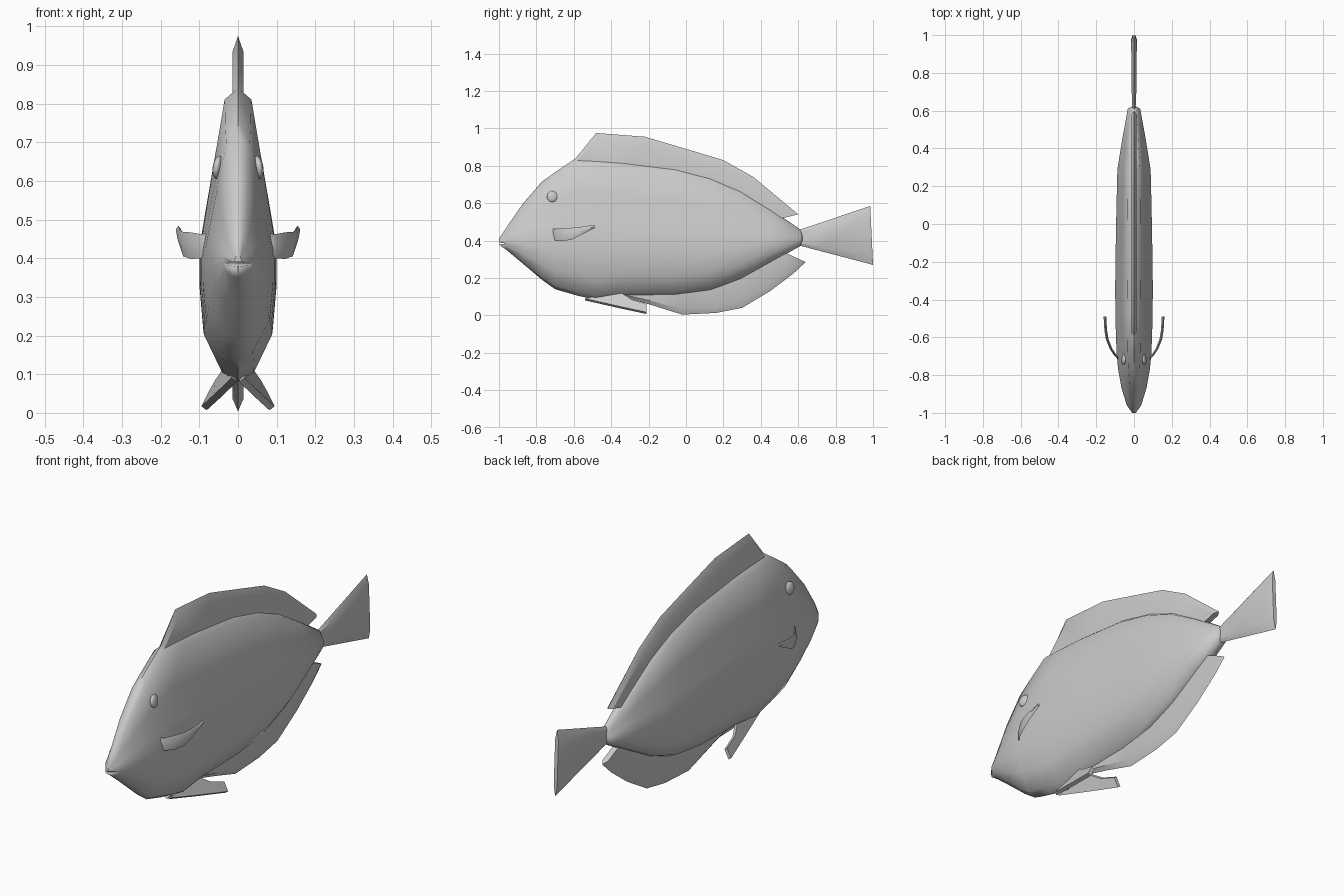
import bpy
import bmesh
import math
from mathutils import Vector

cube = bpy.data.objects.get("Cube")
if cube:
    bpy.data.objects.remove(cube, do_unlink=True)

# Single plain grey
grey = bpy.data.materials.new("plain grey")
grey.use_nodes = True
GREY = (0.6, 0.6, 0.6, 1)
grey.diffuse_color = GREY
grey.node_tree.nodes["Principled BSDF"].inputs["Base Color"].default_value = GREY


def smooth(ob, angle):
    bpy.ops.object.select_all(action='DESELECT')
    ob.select_set(True)
    bpy.context.view_layer.objects.active = ob
    bpy.ops.object.shade_smooth_by_angle(angle=math.radians(angle))


def loft(name, rings, angle=40):
    """Skin closed rings of equal size and cap both ends."""
    bm = bmesh.new()
    vs = [[bm.verts.new(p) for p in ring] for ring in rings]
    n = len(rings[0])
    for a, b in zip(vs, vs[1:]):
        for i in range(n):
            j = (i + 1) % n
            bm.faces.new((a[i], a[j], b[j], b[i]))
    bm.faces.new(vs[0])
    bm.faces.new(vs[-1])
    bmesh.ops.recalc_face_normals(bm, faces=bm.faces)
    me = bpy.data.meshes.new(name)
    bm.to_mesh(me)
    bm.free()
    me.materials.append(grey)
    ob = bpy.data.objects.new(name, me)
    bpy.context.collection.objects.link(ob)
    smooth(ob, angle)
    return ob


# Body: (height fraction, width fraction) for half a cross-section
HALF = [(0.03, 0.42), (0.16, 0.9), (0.32, 1), (0.45, 1),
        (0.55, 0.88), (0.75, 0.63), (0.96, 0.36)]
# Stations: y, bottom z, top z, half width
STATIONS = [(-1, .378, .41, .010), (-.96, .350, .47, .038), (-.87, .275, .60, .066),
            (-.77, .19, .715, .084), (-.70, .14, .765, .091), (-.59, .108, .84, .096),
            (-.48, .082, .835, .098), (-.35, .10, .825, .10), (-.06, .105, .79, .096),
            (.13, .13, .74, .092), (.29, .19, .67, .088), (.45, .28, .57, .062),
            (.61, .37, .46, .033), (.622, .395, .435, .012)]
rings = []
for y, lo, hi, w in STATIONS:
    right = [(w * f, y, lo + t * (hi - lo)) for t, f in HALF]
    left = [(-x, yy, z) for x, yy, z in reversed(right)]
    rings.append([(0, y, lo)] + right + [(0, y, hi)] + left)
body = loft("body", rings, 50)

# Mouth: thin wedge cut into the snout
cutter = loft("mouth_cutter", [[(x, -1.02, .376), (x, -1.02, .394), (x, -.965, .384)]
                               for x in (-.1, .1)])
cutter.hide_render = True
cutter.hide_set(True)
cut = body.modifiers.new("mouth", 'BOOLEAN')
cut.operation = 'DIFFERENCE'
cut.solver = 'EXACT'
cut.object = cutter


# Dorsal and anal fins: slabs with a sharpened rim, (rim y, z, root y, z)
def blade_fin(name, columns, h=.014):
    rings = []
    for ty, tz, by, bz in columns:
        tip, base = Vector((0, ty, tz)), Vector((0, by, bz))
        mid = base.lerp(tip, .78)
        side = Vector((h, 0, 0))
        rings.append([base - side, mid - side, tip, mid + side, base + side])
    return loft(name, rings, 30)


blade_fin("dorsal_fin", [
    (-.59, .84, -.56, .78), (-.48, .975, -.47, .79), (-.22, .955, -.3, .78),
    (0, .89, -.06, .75), (.2, .83, .13, .70), (.36, .74, .27, .64), (.6, .54, .5, .515)])
blade_fin("anal_fin", [
    (-.38, .11, -.36, .16), (-.2, .06, -.2, .15), (-.02, .004, -.05, .15),
    (.16, .013, .13, .17), (.3, .04, .27, .22), (.45, .13, .38, .28),
    (.57, .22, .47, .31), (.64, .285, .53, .335)])

# Tail fin: fans out and thickens behind a narrow root
rings = []
for f, h in [(0, .008), (.3, .013), (.95, .015), (1, .009)]:
    lo = Vector((0, .6, .375)).lerp(Vector((0, 1, .27)), f)
    hi = Vector((0, .6, .455)).lerp(Vector((0, .985, .585)), f)
    a, b, s = lo.lerp(hi, .15), lo.lerp(hi, .85), Vector((h, 0, 0))
    rings.append([lo, a + s, b + s, hi, b - s, a - s])
loft("tail_fin", rings, 30)

for side, s in (("left", 1), ("right", -1)):
    # Pectoral fin: curved blade, (y, x, bottom z, top z)
    rings = []
    for y, x, lo, hi in [(-.712, .08, .425, .465), (-.70, .095, .40, .462),
                         (-.66, .122, .398, .467), (-.61, .142, .405, .468),
                         (-.56, .150, .43, .473), (-.49, .154, .465, .484)]:
        m, t = (lo + hi) / 2, .007
        rings.append([(s * x, y, lo), (s * (x + t), y, m), (s * x, y, hi), (s * (x - t), y, m)])
    loft(side + "_pectoral_fin", rings)

    # Pelvic fin: splayed blade running back and down from the belly
    rings = []
    for low, high in [((.01, -.54, .085), (.02, -.36, .125)),
                      ((.055, -.35, .042), (.052, -.29, .08)),
                      ((.088, -.21, .012), (.066, -.21, .055))]:
        a, b = Vector(low), Vector(high)
        n = Vector((.007, 0, .005))
        rings.append([(s * p.x, p.y, p.z) for p in (a - n, a + n, b + n, b - n)])
    loft(side + "_pelvic_fin", rings)

    # Eye: flattened ball leaning with the head
    bpy.ops.mesh.primitive_uv_sphere_add(segments=16, ring_count=10, radius=1,
                                         location=(s * .052, -.715, .635))
    eye = bpy.context.object
    eye.name = side + "_eye"
    eye.scale = (.013, .03, .03)
    eye.rotation_euler = (0, -s * .15, s * .15)
    eye.data.materials.append(grey)
    smooth(eye, 60)
